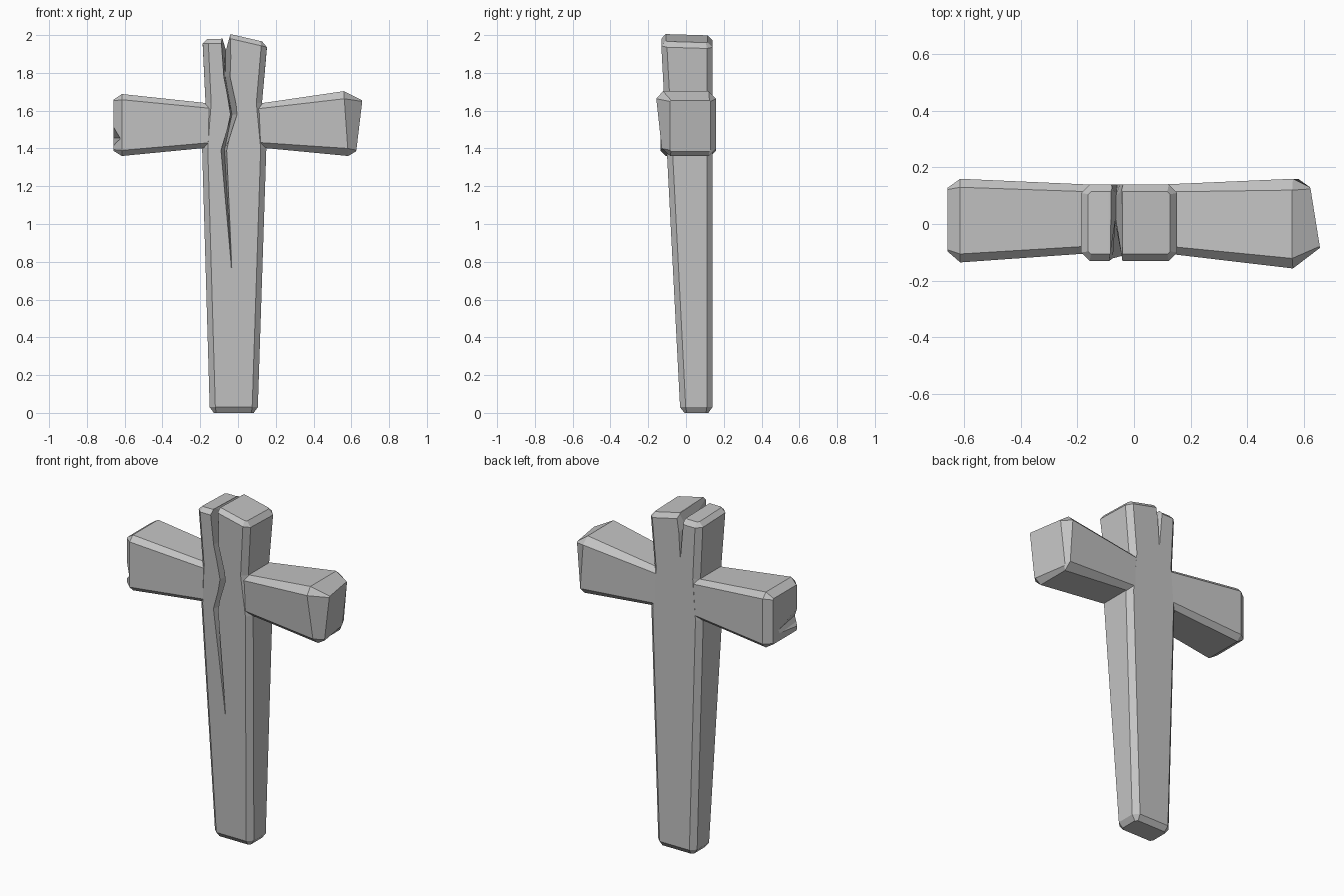
import bpy, bmesh
from mathutils import Vector

cube = bpy.data.objects.get("Cube")
if cube:
    bpy.data.objects.remove(cube, do_unlink=True)

stone = bpy.data.materials.new("grey stone")
stone.use_nodes = True
GREY = (0.55, 0.55, 0.55, 1)
stone.diffuse_color = GREY
stone.node_tree.nodes["Principled BSDF"].inputs["Base Color"].default_value = GREY


def loft(name, rings, finish=None):
    """Skin a list of equal-length point rings and cap both ends."""
    bm = bmesh.new()
    rows = [[bm.verts.new(p) for p in ring] for ring in rings]
    n = len(rows[0])
    for a, b in zip(rows, rows[1:]):
        for i in range(n):
            j = (i + 1) % n
            bm.faces.new((a[i], a[j], b[j], b[i]))
    bm.faces.new(rows[0][::-1])
    bm.faces.new(rows[-1])
    if finish:
        finish(bm)
    bmesh.ops.recalc_face_normals(bm, faces=bm.faces)
    mesh = bpy.data.meshes.new(name)
    bm.to_mesh(mesh)
    bm.free()
    mesh.materials.append(stone)
    obj = bpy.data.objects.new(name, mesh)
    bpy.context.collection.objects.link(obj)
    return obj


def octagon(u0, u1, v0, v1, c):
    """Rectangle with its corners cut off by c."""
    return [(u0 + c, v0), (u1 - c, v0), (u1, v0 + c), (u1, v1 - c),
            (u1 - c, v1), (u0 + c, v1), (u0, v1 - c), (u0, v0 + c)]


def carve(target, cutter):
    cutter.hide_render = True
    mod = target.modifiers.new("carve", "BOOLEAN")
    mod.operation = "DIFFERENCE"
    mod.solver = "EXACT"
    mod.object = cutter
    bpy.context.view_layer.objects.active = target
    bpy.ops.object.modifier_apply(modifier=mod.name)
    bpy.data.objects.remove(cutter, do_unlink=True)


# Upright post: tapered, chamfered, split into two uneven peaks at the top
def front_y(z):
    return -0.03 - 0.0515 * z


def post_ring(z, x0, x1, inset=0.0):
    return [(x, y, z) for x, y in octagon(x0 + inset, x1 - inset, front_y(z) + inset,
                                          0.14 - inset, 0.03 - 0.8 * inset)]


def shape_top(bm):
    for x in (-0.09, -0.04):
        geom = bm.verts[:] + bm.edges[:] + bm.faces[:]
        bmesh.ops.bisect_plane(bm, geom=geom, plane_co=(x, 0, 0), plane_no=(1, 0, 0))
    for v in bm.verts:
        if v.co.z > 1.9:
            rise = 0.0 if v.co.x < -0.06 else 0.025 - 0.23 * (v.co.x + 0.04)
            v.co.z += rise - 0.03 * (v.co.y + 0.1)


post = loft("post", [
    post_ring(0, -0.15, 0.105, 0.022),
    post_ring(0.03, -0.15, 0.105),
    post_ring(1.40, -0.19, 0.15),
    post_ring(1.64, -0.172, 0.127),
    post_ring(1.955, -0.187, 0.153),
    post_ring(1.98, -0.187, 0.153, 0.025)], shape_top)


# Jagged crack: height, left lip, right lip, floor x, floor y
def wedge(name, rows, lip):
    rings = []
    for z, xl, xr, xf, yf in rows:
        floor = Vector((xf, yf, z))
        outer = [floor + (Vector((x, lip(z), z)) - floor) * 1.6 for x in (xl, xr)]
        rings.append([outer[0], outer[1], floor])
    return loft(name, rings)


carve(post, wedge("front_crack_cutter", [
    (0.77, -0.036, -0.033, -0.034, -0.066),
    (1.39, -0.09, -0.06, -0.072, -0.03),
    (1.58, -0.04, -0.005, -0.032, -0.03),
    (1.78, -0.075, -0.042, -0.068, 0.01),
    (2.10, -0.088, -0.045, -0.062, 0.03)], front_y))
carve(post, wedge("back_crack_cutter", [
    (1.75, -0.062, -0.059, -0.06, 0.135),
    (1.90, -0.075, -0.05, -0.062, 0.11),
    (2.10, -0.10, -0.02, -0.062, 0.03)], lambda z: 0.14))
carve(post, loft("top_crack_cutter", [
    [(-0.10, y, 2.04), (-0.03, y, 2.04), (-0.064, y, 1.92)] for y in (-0.2, 0.2)]))


# Cross arms: flaring outwards with chamfered long edges
def arm_ring(x, y0, y1, z0, z1, c):
    return [(x, y, z) for y, z in octagon(y0, y1, z0, z1, c)]


right_arm = loft("right_arm", [
    arm_ring(-0.12, -0.101, 0.138, 1.408, 1.635, 0.025),
    arm_ring(-0.615, -0.136, 0.16, 1.36, 1.688, 0.03),
    arm_ring(-0.66, -0.097, 0.128, 1.388, 1.658, 0.006)])

# Chip broken out of the right arm's end, fading towards the back
carve(right_arm, loft("chip_cutter", [
    [(-0.70, -0.2, 1.63), (-0.612, -0.2, 1.455), (-0.638, -0.2, 1.43), (-0.70, -0.2, 1.36)],
    [(-0.70, 0.09, 1.60), (-0.662, 0.09, 1.455), (-0.664, 0.09, 1.43), (-0.70, 0.09, 1.38)]]))


# Left arm ends in a slanted, irregular tip
def slant_tip(bm):
    for v in bm.verts:
        if v.co.x > 0.6:
            v.co.x -= 0.16 * (v.co.y + 0.08) + 0.12 * (1.65 - v.co.z)
        elif v.co.x > 0.5:
            v.co.x += 0.07 * (1.70 - v.co.z)
            if v.co.y < 0:
                v.co.y += 0.11 * (1.66 - v.co.z)


left_arm = loft("left_arm", [
    arm_ring(0.06, -0.098, 0.138, 1.41, 1.63, 0.025),
    arm_ring(0.56, -0.157, 0.16, 1.36, 1.703, 0.04),
    arm_ring(0.657, -0.085, 0.13, 1.385, 1.655, 0.006)], slant_tip)
